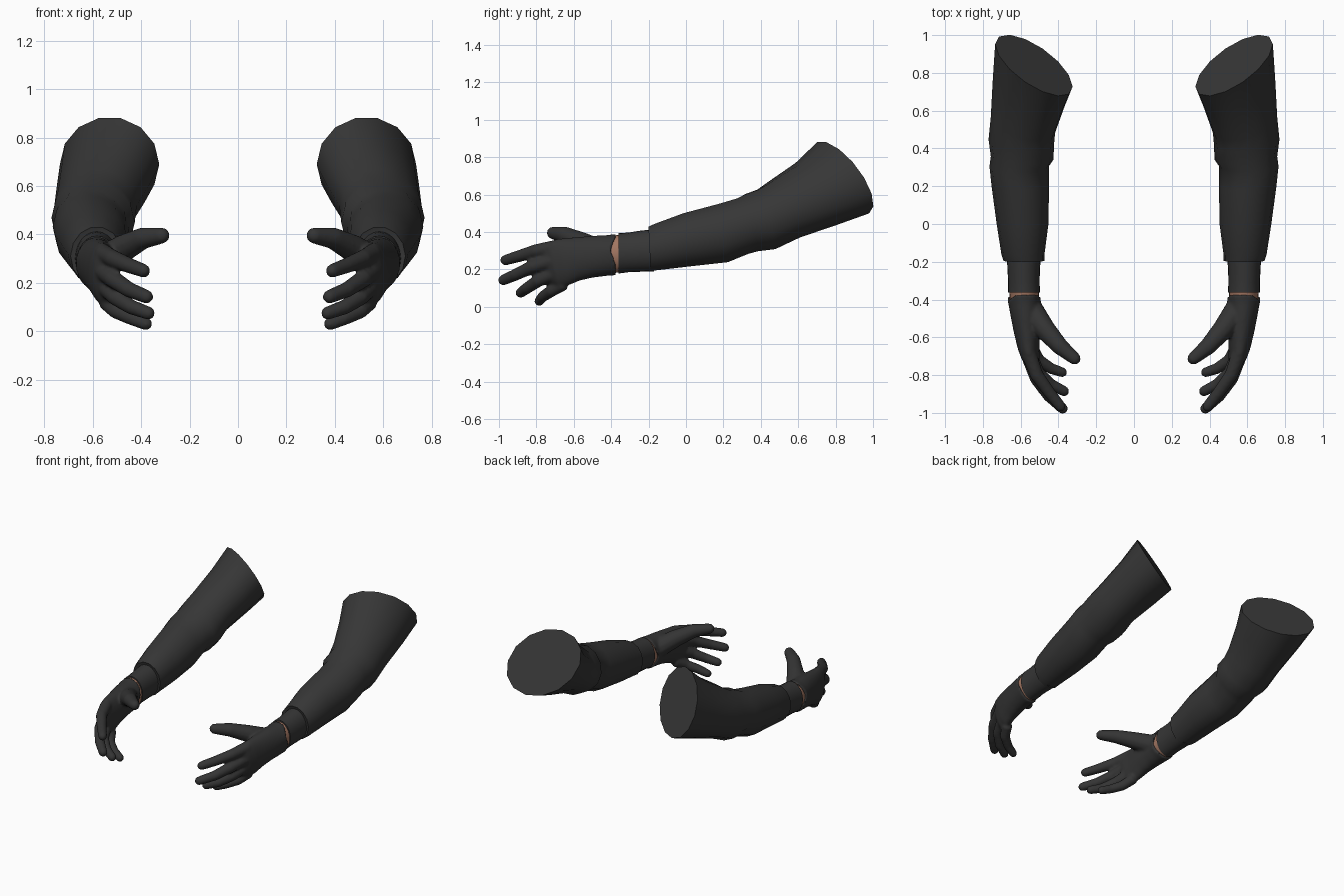
import bpy, bmesh
from math import sin, cos, pi
from mathutils import Vector

if "Cube" in bpy.data.objects:
    bpy.data.objects.remove(bpy.data.objects["Cube"])


def material(name, rgb):
    mat = bpy.data.materials.new(name)
    mat.use_nodes = True
    mat.diffuse_color = (*rgb, 1)
    mat.node_tree.nodes["Principled BSDF"].inputs["Base Color"].default_value = (*rgb, 1)
    return mat


CLOTH = material("charcoal cloth", (0.037, 0.037, 0.037))
GLOVE = material("charcoal glove", (0.034, 0.034, 0.034))
SKIN = material("skin", (0.36, 0.18, 0.12))


def section(y, x, z, hx, hz, tilt_x=0, tilt_z=0, sides=14, dip=0):
    """Oval ring across the arm, sheared along y; dip cuts notches at both sides."""
    ring = []
    for i in range(sides):
        t = 2 * pi * i / sides
        dx, dz = hx * cos(t), hz * sin(t)
        notch = dip * abs(cos(t - 0.35)) ** 10
        ring.append(Vector((x + dx, y + tilt_x * dx + tilt_z * dz - notch, z + dz)))
    return ring


def loft(bm, rings):
    """Skin a row of rings and close both ends."""
    rows = [[bm.verts.new(p) for p in ring] for ring in rings]
    n = len(rows[0])
    for a, b in zip(rows, rows[1:]):
        for i in range(n):
            j = (i + 1) % n
            bm.faces.new((a[i], a[j], b[j], b[i]))
    bm.faces.new(rows[0])
    bm.faces.new(rows[-1][::-1])


def finger(bm, points, r0, r1, sides=12):
    """Tapered tube with rounded tip through a few joints."""
    pts = [Vector(p) for p in points]
    last = len(pts) - 1
    stations = []
    for i, p in enumerate(pts):
        d = (pts[min(i + 1, last)] - pts[max(i - 1, 0)]).normalized()
        stations.append((p, d, r0 + (r1 - r0) * i / last))
    for k in (0.3, 0.6, 0.85):
        stations.append((pts[-1] + d * r1 * sin(k * pi / 2), d, r1 * cos(k * pi / 2)))
    rings = []
    for p, d, r in stations:
        u = d.cross(Vector((0, 0, 1))).normalized()
        v = u.cross(d)
        rings.append([p + r * (u * cos(2 * pi * i / sides) + v * sin(2 * pi * i / sides))
                      for i in range(sides)])
    loft(bm, rings)


def finish(name, bm, mat, remesh=False):
    bmesh.ops.recalc_face_normals(bm, faces=bm.faces)
    mesh = bpy.data.meshes.new(name)
    bm.to_mesh(mesh)
    bm.free()
    mesh.materials.append(mat)
    ob = bpy.data.objects.new(name, mesh)
    bpy.context.collection.objects.link(ob)
    bpy.ops.object.select_all(action="DESELECT")
    ob.select_set(True)
    bpy.context.view_layer.objects.active = ob
    if remesh:
        rm = ob.modifiers.new("blend", "REMESH")
        rm.mode = "VOXEL"
        rm.voxel_size = 0.009
        rm.use_smooth_shade = True
        sm = ob.modifiers.new("soften", "SMOOTH")
        sm.factor = 0.5
        sm.iterations = 5
        bpy.ops.object.shade_smooth()
    else:
        bpy.ops.object.shade_smooth_by_angle(angle=0.9)
    ob.modifiers.new("other arm", "MIRROR")


# Sleeve: slanted shoulder end, folds at the elbow, loose cuff
bm = bmesh.new()
loft(bm, [section(*s) for s in (
    (0.84, 0.53, 0.69, 0.205, 0.195, 0.55, -0.6),
    (0.70, 0.557, 0.605, 0.190, 0.168, 0.4, -0.6),
    (0.525, 0.588, 0.52, 0.170, 0.153, 0.25, -0.5),
    (0.43, 0.597, 0.468, 0.173, 0.163, 0.1, -0.28),
    (0.35, 0.592, 0.450, 0.166, 0.157, 0.05, -0.2),
    (0.305, 0.608, 0.432, 0.157, 0.152, 0, -0.2),
    (0.20, 0.602, 0.395, 0.152, 0.160, 0, -0.15),
    (0.0, 0.590, 0.358, 0.137, 0.146, 0, -0.1),
    (-0.16, 0.588, 0.320, 0.114, 0.127, 0, -0.06),
    (-0.195, 0.583, 0.311, 0.108, 0.121, 0, -0.05),
    (-0.19, 0.583, 0.308, 0.092, 0.108, 0, -0.05))])
finish("sleeves", bm, CLOTH)

# Tight inner sleeve at the wrist
bm = bmesh.new()
loft(bm, [section(*s, sides=24) for s in (
    (-0.17, 0.583, 0.302, 0.090, 0.112),
    (-0.24, 0.584, 0.298, 0.086, 0.110),
    (-0.31, 0.583, 0.291, 0.083, 0.106),
    (-0.362, 0.582, 0.286, 0.085, 0.108))])
finish("inner_sleeves", bm, CLOTH)

# Bare wrist showing in the gap
bm = bmesh.new()
loft(bm, [section(*s, sides=24) for s in (
    (-0.34, 0.582, 0.286, 0.079, 0.101),
    (-0.43, 0.580, 0.277, 0.076, 0.099))])
finish("wrists", bm, SKIN)

# Glove: palm, fingers and thumb blended together
bm = bmesh.new()
loft(bm, [section(*s, sides=32, dip=d) for s, d in (
    ((-0.372, 0.581, 0.280, 0.090, 0.111), 0.035),
    ((-0.42, 0.580, 0.275, 0.084, 0.109), 0.015),
    ((-0.50, 0.574, 0.268, 0.077, 0.112), 0),
    ((-0.58, 0.566, 0.256, 0.069, 0.116, 0, -0.1), 0),
    ((-0.66, 0.558, 0.238, 0.057, 0.126, 0, -0.2), 0),
    ((-0.71, 0.548, 0.228, 0.048, 0.122, 0, -0.2), 0),
    ((-0.745, 0.537, 0.228, 0.032, 0.095, 0, -0.2), 0))])
for joints, r0, r1 in (
    (((0.555, -0.69, 0.32), (0.515, -0.80, 0.30), (0.45, -0.89, 0.272), (0.39, -0.965, 0.25)), 0.040, 0.029),
    (((0.558, -0.70, 0.25), (0.515, -0.82, 0.215), (0.45, -0.91, 0.172), (0.378, -0.977, 0.143)), 0.040, 0.029),
    (((0.55, -0.69, 0.185), (0.505, -0.79, 0.14), (0.44, -0.85, 0.10), (0.37, -0.885, 0.075)), 0.038, 0.028),
    (((0.545, -0.65, 0.125), (0.505, -0.72, 0.085), (0.44, -0.765, 0.055), (0.38, -0.785, 0.031)), 0.036, 0.027),
    (((0.55, -0.45, 0.29), (0.47, -0.56, 0.345), (0.39, -0.65, 0.385), (0.315, -0.712, 0.395)), 0.068, 0.034),
):
    finger(bm, joints, r0, r1)
finish("gloves", bm, GLOVE, remesh=True)
